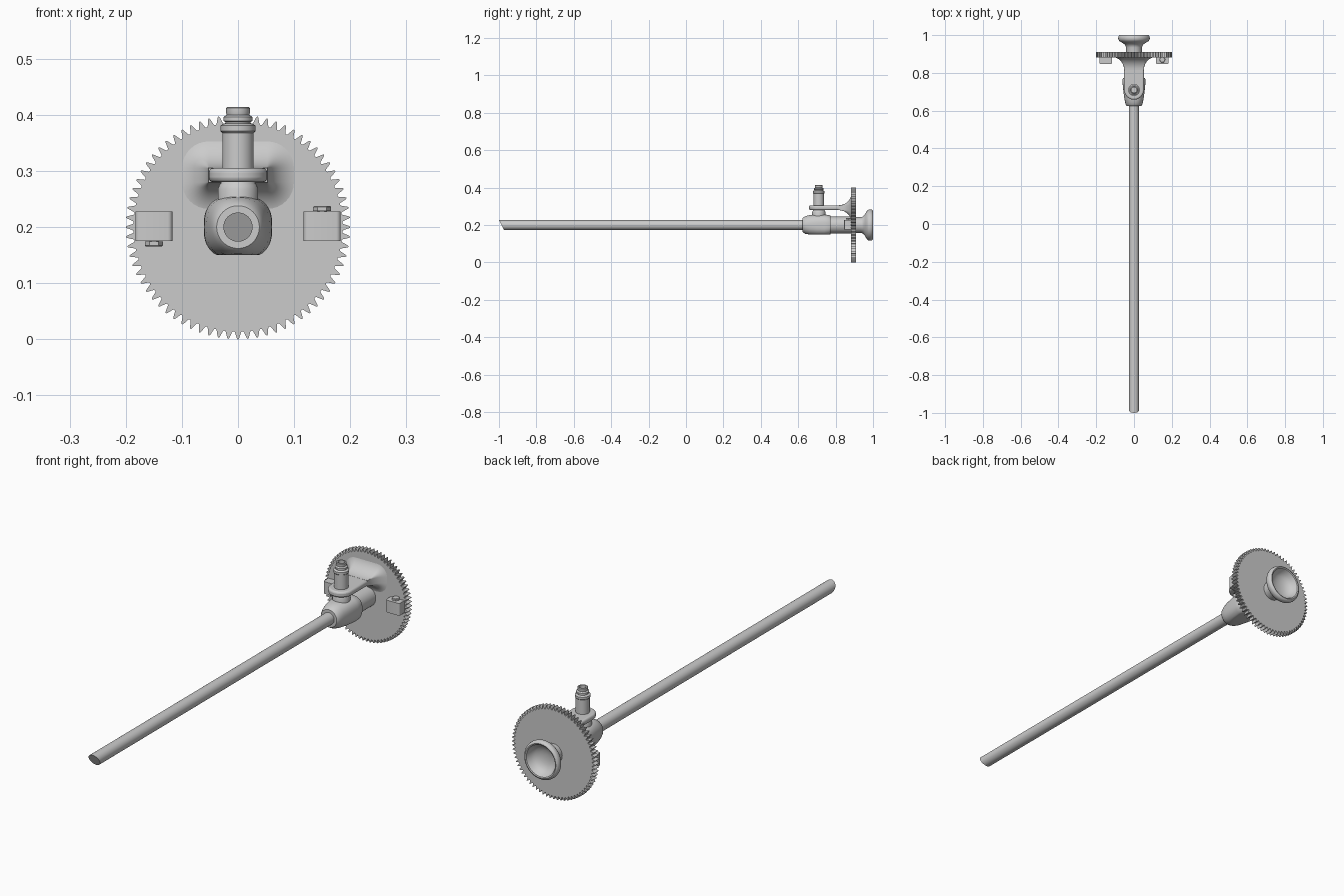
import bpy, bmesh
from math import sin, cos, pi, sqrt, radians
from mathutils import Vector

if "Cube" in bpy.data.objects:
    bpy.data.objects.remove(bpy.data.objects["Cube"])

CZ = 0.2      # height of the main axis
PY = 0.71     # y position of the light post


def loft(name, rings, bevel=0.0):
    """Skin equal-length rings of points, cap both ends, shade by angle."""
    bm = bmesh.new()
    rows = [[bm.verts.new(p) for p in ring] for ring in rings]
    n = len(rows[0])
    for a, b in zip(rows, rows[1:]):
        for i in range(n):
            j = (i + 1) % n
            bm.faces.new((a[i], a[j], b[j], b[i]))
    bm.faces.new(rows[0])
    bm.faces.new(rows[-1])
    bmesh.ops.recalc_face_normals(bm, faces=bm.faces[:])
    mesh = bpy.data.meshes.new(name)
    bm.to_mesh(mesh)
    bm.free()
    ob = bpy.data.objects.new(name, mesh)
    bpy.context.collection.objects.link(ob)
    bpy.ops.object.select_all(action='DESELECT')
    ob.select_set(True)
    bpy.context.view_layer.objects.active = ob
    bpy.ops.object.shade_smooth_by_angle(angle=radians(35))
    if bevel:
        mod = ob.modifiers.new("Bevel", 'BEVEL')
        mod.width, mod.segments = bevel, 3
        mod.limit_method = 'ANGLE'
        mod.angle_limit = radians(50)
    return ob


def circle(n):
    return [(cos(2 * pi * i / n), sin(2 * pi * i / n)) for i in range(n)]


def lathe_y(name, profile, n=48):
    """Turn (radius, y) points around the main axis."""
    return loft(name, [[(r * c, y, CZ + r * s) for c, s in circle(n)] for r, y in profile])


def lathe_z(name, profile, x=0, y=PY, n=40):
    """Turn (radius, z) points around a vertical axis."""
    return loft(name, [[(x + r * c, y + r * s, z) for c, s in circle(n)] for r, z in profile])


def prism(name, outline, z0, z1, bevel=0.0):
    return loft(name, [[(x, y, z) for x, y in outline] for z in (z0, z1)], bevel)


# insertion tube with slanted tip
R = 0.026
loft("tube", [[(R * c, -1 + 0.5 * R * (1 - s), CZ + R * s) for c, s in circle(40)],
              [(R * c, 0.66, CZ + R * s) for c, s in circle(40)]])


# body: rounded, flat-bottomed block widening towards the back
def body_ring(y, w, h, e):
    ring = []
    for c, s in circle(64):
        x = w * abs(c) ** (2 / e) * (1 if c > 0 else -1)
        z = h * abs(s) ** (2 / e) * (1 if s > 0 else -1)
        ring.append((x, y, max(CZ + z, 0.15)))
    return ring


loft("body", [body_ring(*p) for p in (
    (0.624, 0.038, 0.038, 2), (0.627, 0.041, 0.041, 2), (0.64, 0.046, 0.048, 2.1),
    (0.66, 0.05, 0.053, 2.3), (0.70, 0.056, 0.056, 2.6), (0.74, 0.06, 0.056, 2.8),
    (0.763, 0.061, 0.054, 2.8), (0.772, 0.058, 0.05, 2.6))])

lathe_y("neck", [(0.045, 0.76), (0.045, 0.89)])

# gear wheel
TEETH = 72
gear = []
for k in range(TEETH):
    for off, r in ((0, 0.186), (0.14, 0.187), (0.38, 0.198), (0.46, 0.2),
                   (0.54, 0.2), (0.62, 0.198), (0.86, 0.187)):
        a = 2 * pi * (k + off - 0.5) / TEETH - pi / 2
        gear.append((r * cos(a), r * sin(a)))
loft("gear", [[(x, y, CZ + z) for x, z in gear] for y in (0.882, 0.91)])

# eyepiece with a hollow cup
lathe_y("eyepiece", [
    (0.042, 0.90), (0.042, 0.935), (0.045, 0.945), (0.053, 0.953), (0.067, 0.962),
    (0.078, 0.969), (0.082, 0.975), (0.084, 0.983), (0.083, 0.992), (0.079, 0.998),
    (0.074, 1.0), (0.069, 0.998), (0.066, 0.992), (0.06, 0.978), (0.048, 0.966),
    (0.03, 0.959), (0.012, 0.956)], 64)

# bracket: round-ended tongue around the post
W, Z0, Z1 = 0.052, 0.28, 0.305
tongue = [(W * cos(pi + pi * i / 28), PY + W * sin(pi + pi * i / 28)) for i in range(29)]
prism("bracket_tongue", tongue + [(W, 0.83), (-W, 0.83)], Z0, Z1, 0.008)

# bracket: horn-shaped flare blending into the gear
flare = []
for i in range(13):
    t = sin(pi / 2 * i / 12)
    d = 0.0005 + 0.066 * (1 - sqrt(max(0, 1 - t * t)))
    y = 0.815 + 0.07 * t
    ring = []
    for q, (cx, cz) in enumerate(((W, Z1), (-W, Z1), (-W, Z0), (W, Z0))):
        for k in range(9):
            a = pi / 2 * (q + k / 8)
            ring.append((cx + d * cos(a), y, cz + d * sin(a)))
    flare.append(ring)
loft("bracket_flare", flare)

# light post on top of the body
lathe_z("post", [
    (0.036, 0.235), (0.036, 0.268), (0.033, 0.275), (0.028, 0.282), (0.028, 0.368),
    (0.031, 0.371), (0.031, 0.381), (0.028, 0.383), (0.022, 0.385), (0.022, 0.387),
    (0.026, 0.389), (0.026, 0.396), (0.02, 0.400), (0.021, 0.403), (0.021, 0.412),
    (0.019, 0.414), (0.014, 0.414), (0.014, 0.400)])

# side lugs with rounded front corners, each with a hexagonal bolt
for side, label in ((-1, "left"), (1, "right")):
    lx, r, h = side * 0.15, 0.008, 0.033
    outline = [(lx + h, 0.89), (lx - h, 0.89)]
    for cx, a0 in ((lx - h + r, pi), (lx + h - r, 1.5 * pi)):
        outline += [(cx + r * cos(a0 + pi / 8 * k), 0.846 + r + r * sin(a0 + pi / 8 * k))
                    for k in range(5)]
    prism(label + "_lug", outline, 0.175, 0.228)
    base = 0.228 if side > 0 else 0.175
    lathe_z(label + "_bolt", [(0.009, base - side * 0.005), (0.009, base + side * 0.001),
                              (0.016, base + side * 0.001), (0.016, base + side * 0.008),
                              (0.014, base + side * 0.010)], lx, 0.87, 6)
